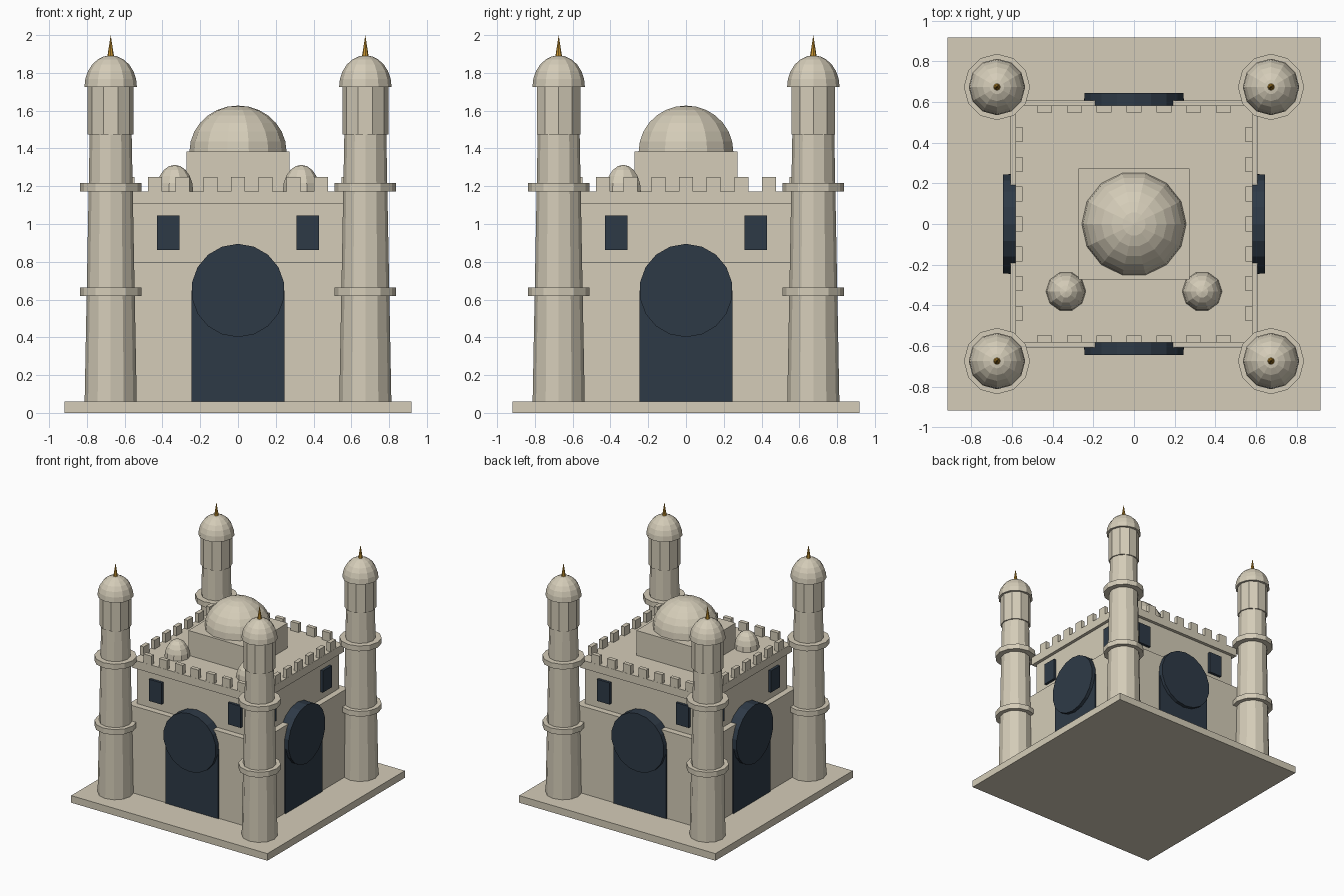
import bpy, bmesh, math
from mathutils import Matrix

if "Cube" in bpy.data.objects:
    bpy.data.objects.remove(bpy.data.objects["Cube"])


def material(name, rgb):
    m = bpy.data.materials.new(name)
    m.diffuse_color = (*rgb, 1)
    m.use_nodes = True
    m.node_tree.nodes["Principled BSDF"].inputs["Base Color"].default_value = m.diffuse_color
    return m


STONE = material("pale stone", (0.66, 0.605, 0.48))
DARK = material("dark blue", (0.027, 0.042, 0.062))
GOLD = material("gold", (0.56, 0.29, 0.03))


def finish(bm, name, mat):
    bmesh.ops.recalc_face_normals(bm, faces=bm.faces)
    me = bpy.data.meshes.new(name)
    bm.to_mesh(me)
    bm.free()
    me.materials.append(mat)
    ob = bpy.data.objects.new(name, me)
    bpy.context.collection.objects.link(ob)
    return ob


def box(name, x, y, z, mat=STONE, turn=0):
    """Box from (low, high) ranges, turned about the z axis."""
    bm = bmesh.new()
    bmesh.ops.create_cube(bm, size=1)
    for v in bm.verts:
        v.co = [lo + (c + 0.5) * (hi - lo) for c, (lo, hi) in zip(v.co, (x, y, z))]
    bm.transform(Matrix.Rotation(turn, 4, 'Z'))
    return finish(bm, name, mat)


def lathe(name, profile, sides, at=(0, 0), mat=STONE):
    """Closed faceted solid from (radius, height) points, first corner on +x."""
    bm = bmesh.new()
    rings = []
    for r, z in profile:
        if r < 1e-5:
            rings.append([bm.verts.new((at[0], at[1], z))])
        else:
            rings.append([bm.verts.new((at[0] + r * math.cos(i * math.tau / sides),
                                        at[1] + r * math.sin(i * math.tau / sides), z))
                          for i in range(sides)])
    for a, b in zip(rings, rings[1:]):
        for i in range(sides):
            j = (i + 1) % sides
            if len(b) == 1:
                bm.faces.new((a[i], a[j], b[0]))
            else:
                bm.faces.new((a[i], a[j], b[j], b[i]))
    for ring in (rings[0], rings[-1]):
        if len(ring) > 1:
            bm.faces.new(ring)
    return finish(bm, name, mat)


def dome(name, r, z, height, sides, steps, at=(0, 0)):
    angles = [i * math.pi / 2 / steps for i in range(steps + 1)]
    return lathe(name, [(r * math.cos(a), z + height * math.sin(a)) for a in angles], sides, at)


def block(name, half, z0, z1):
    return box(name, (-half, half), (-half, half), (z0, z1))


# Plinth, stepped hall and roof slab
block("plinth", 0.918, 0, 0.06)
block("lower_hall", 0.607, 0.06, 0.797)
block("upper_hall", 0.556, 0.797, 1.105)
block("cornice", 0.583, 1.105, 1.173)

# Central dome on its square drum
block("drum", 0.273, 1.173, 1.383)
dome("main_dome", 0.257, 1.383, 0.244, 14, 7)

# Two little domes at the front of the roof
for sx in (-1, 1):
    dome("small_dome", 0.098, 1.173, 0.14, 10, 5, (sx * 0.335, -0.332))

# Doorway, windows and battlements, the same on all four sides
for side in range(4):
    turn = side * math.pi / 2
    box("doorway", (-0.247, 0.247), (-0.617, -0.55), (0.06, 0.648), DARK, turn)

    bm = bmesh.new()
    bmesh.ops.create_cone(bm, cap_ends=True, segments=18, radius1=0.247, radius2=0.247, depth=0.1)
    bm.transform(Matrix.Rotation(turn, 4, 'Z') @ Matrix.Translation((0, -0.595, 0.648))
                 @ Matrix.Rotation(math.pi / 2, 4, 'X'))
    finish(bm, "door_arch", DARK)

    for sx in (-1, 1):
        cx = sx * 0.37
        box("window", (cx - 0.06, cx + 0.06), (-0.578, -0.54), (0.862, 1.045), DARK, turn)
    for i in range(-3, 4):
        cx = i * 0.1467
        box("merlon", (cx - 0.037, cx + 0.037), (-0.582, -0.548), (1.173, 1.248), STONE, turn)

# Corner towers
for sx in (-1, 1):
    for sy in (-1, 1):
        at = (sx * 0.674, sy * 0.674)
        lathe("tower_shaft", [(0.138, 0.06), (0.111, 1.48)], 12, at)
        for z in (0.62, 1.173):
            lathe("tower_balcony", [(0.163, z), (0.163, z + 0.045)], 12, at)
        lathe("tower_lantern", [(0.122, 1.475), (0.122, 1.725)], 10, at)
        dome("tower_dome", 0.139, 1.725, 0.168, 12, 6, at)
        lathe("tower_spire", [(0.018, 1.885), (0, 2.0)], 8, at, GOLD)
